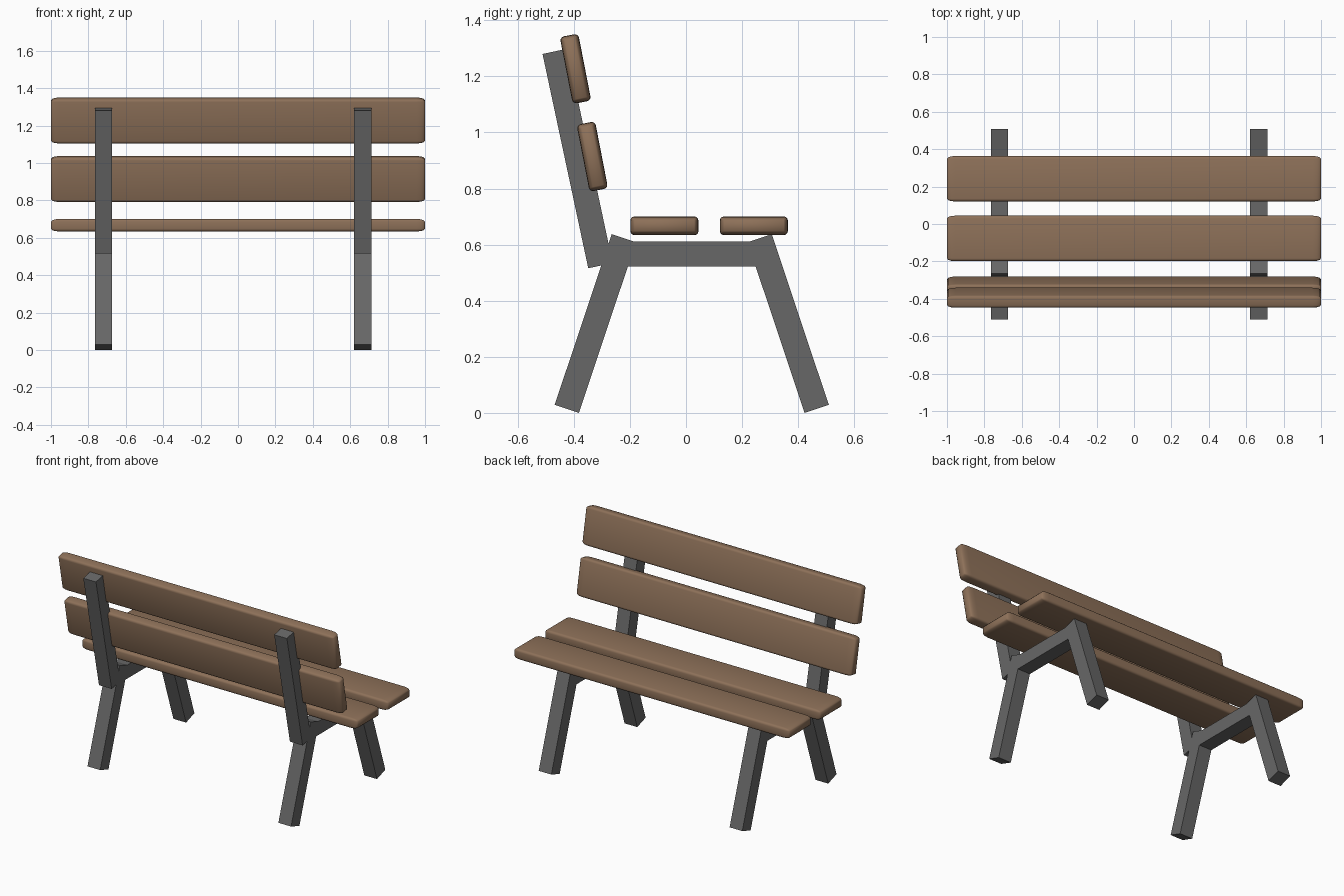
import bpy
import bmesh
from math import atan2, radians
from mathutils import Vector

if "Cube" in bpy.data.objects:
    bpy.data.objects.remove(bpy.data.objects["Cube"])


def material(name, rgb):
    m = bpy.data.materials.new(name)
    m.diffuse_color = (*rgb, 1)
    m.use_nodes = True
    m.node_tree.nodes["Principled BSDF"].inputs["Base Color"].default_value = m.diffuse_color
    return m


WOOD = material("wood", (0.27, 0.165, 0.10))
METAL = material("dark metal", (0.135, 0.135, 0.135))


def box(name, size, loc, tilt, mat):
    """Box with the given size, tilted about x."""
    bm = bmesh.new()
    bmesh.ops.create_cube(bm, size=1)
    bmesh.ops.scale(bm, vec=size, verts=bm.verts)
    mesh = bpy.data.meshes.new(name)
    bm.to_mesh(mesh)
    bm.free()
    mesh.materials.append(mat)
    ob = bpy.data.objects.new(name, mesh)
    ob.location = loc
    ob.rotation_euler.x = tilt
    bpy.context.collection.objects.link(ob)
    return ob


def beam(name, x, start, end, width):
    """Straight bar between two (y, z) points."""
    a, b = Vector(start), Vector(end)
    d, mid = b - a, (a + b) / 2
    box(name, (0.092, width, d.length), (x, mid.x, mid.y), atan2(-d.x, d.y), METAL)


def slat(name, y, z, tilt=0.0):
    """Rounded board; the rounding is stretched along its length."""
    ob = box(name, (2 / 3, 0.243, 0.067), (0, y, z), tilt, WOOD)
    ob.scale.x = 3
    bev = ob.modifiers.new("rounding", 'BEVEL')
    bev.width = 0.015
    bev.segments = 3
    bpy.ops.object.select_all(action='DESELECT')
    ob.select_set(True)
    bpy.context.view_layer.objects.active = ob
    bpy.ops.object.modifier_apply(modifier=bev.name)
    bpy.ops.object.shade_smooth_by_angle(angle=radians(40))


# Two side frames
for side, x in (("left", -0.719), ("right", 0.667)):
    beam(side + "_front_leg", x, (0.466, 0.0145), (0.2625, 0.623), 0.091)
    beam(side + "_rear_leg", x, (-0.425, 0.0145), (-0.2215, 0.623), 0.091)
    beam(side + "_seat_rail", x, (-0.26, 0.566), (0.28, 0.566), 0.089)
    beam(side + "_back_post", x, (-0.305, 0.525), (-0.468, 1.289), 0.089)

# Seat boards
slat("rear_seat_slat", -0.077, 0.667)
slat("front_seat_slat", 0.242, 0.667)

# Backrest boards, standing and leaning back
slat("lower_back_slat", -0.334, 0.914, radians(101))
slat("upper_back_slat", -0.394, 1.227, radians(101))
